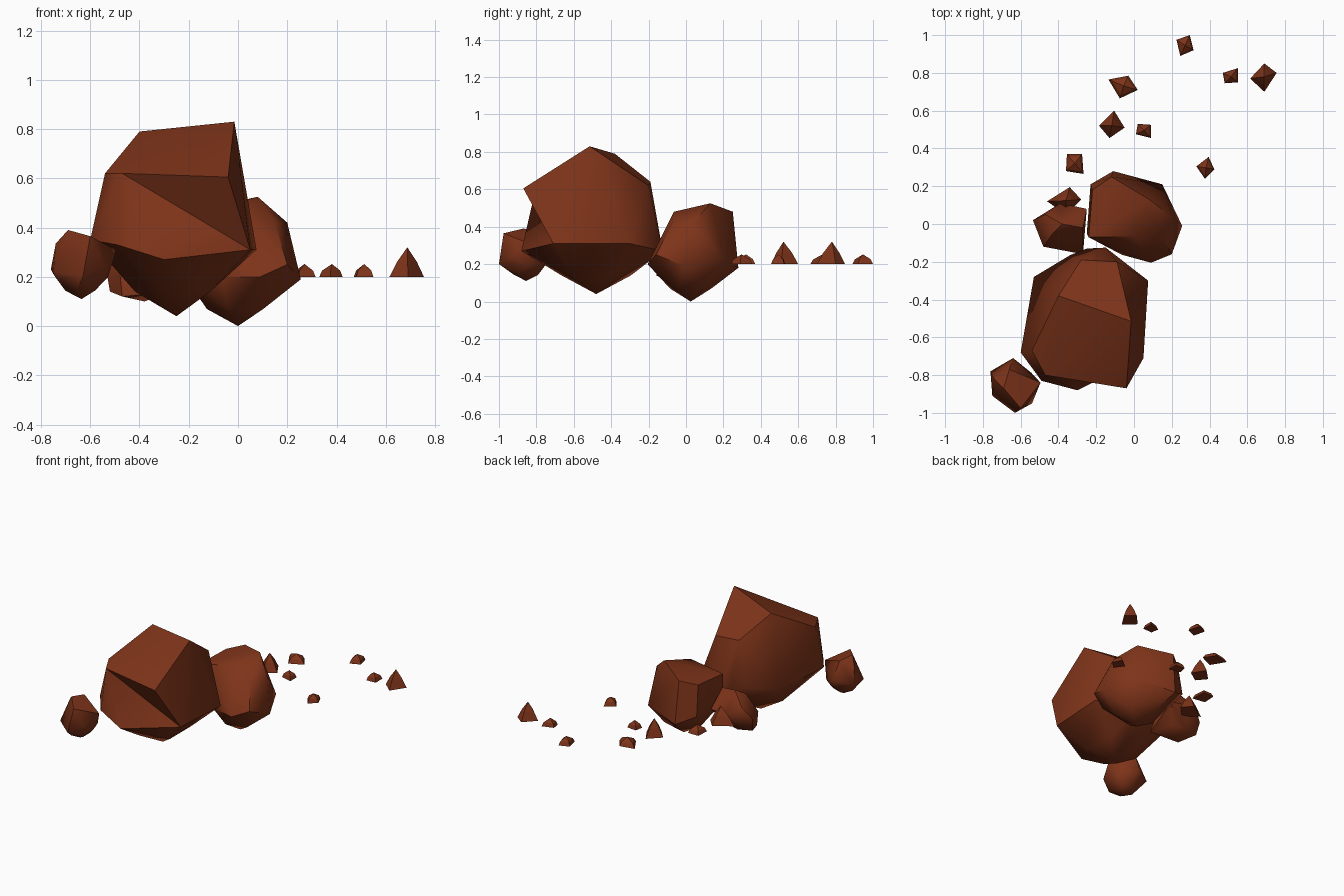
import bpy, bmesh, math
from mathutils import Vector

# Rust-brown stone
mat = bpy.data.materials.new("rust_stone")
mat.diffuse_color = (0.21, 0.034, 0.01, 1)


def hull_object(name, points, angle, flip=None):
    bm = bmesh.new()
    for p in points:
        bm.verts.new(p)
    res = bmesh.ops.convex_hull(bm, input=bm.verts[:])
    junk = {v for v in res["geom_interior"] + res["geom_unused"]
            if isinstance(v, bmesh.types.BMVert)}
    bmesh.ops.delete(bm, geom=list(junk), context='VERTS')
    # Turn one edge inward to leave a shallow hollow under an overhang
    if flip:
        a, b = (min(bm.verts, key=lambda v: (v.co - Vector(p)).length) for p in flip)
        edge = bm.edges.get((a, b))
        if edge:
            bmesh.utils.edge_rotate(edge, True)
    bmesh.ops.recalc_face_normals(bm, faces=bm.faces[:])
    me = bpy.data.meshes.new(name)
    bm.to_mesh(me)
    bm.free()
    ob = bpy.data.objects.new(name, me)
    bpy.context.collection.objects.link(ob)
    me.materials.append(mat)
    if angle:
        bpy.ops.object.select_all(action='DESELECT')
        ob.select_set(True)
        bpy.context.view_layer.objects.active = ob
        bpy.ops.object.shade_smooth_by_angle(angle=math.radians(angle))
    return ob


def rock(name, center, radii, chips, flip=None):
    """Icosphere underside drawn to a blunt point, chiselled corners on top."""
    bm = bmesh.new()
    bmesh.ops.create_icosphere(bm, subdivisions=2, radius=1)
    c, r = Vector(center), Vector(radii)
    pts = [c + Vector((v.co.x, v.co.y, -v.co.z ** 2)) * r
           for v in bm.verts if v.co.z < -0.1]
    bm.free()
    hull_object(name, pts + [Vector(p) for p in chips], 42, flip)


def pebble(name, corners, height, shoulder):
    """Four-cornered chip lying on the common pebble level."""
    base = [Vector((x, y, 0.2)) for x, y in corners]
    mid = sum(base, Vector()) / 4
    ring = [mid.lerp(p, shoulder) + Vector((0, 0, height * 0.5)) for p in base]
    hull_object(name, base + ring + [mid + Vector((0, 0, height))], 0)


# Large boulder
rock("large_boulder", (-0.25, -0.48, 0.40), (0.32, 0.37, 0.36), [
    (-0.015, -0.515, 0.83), (-0.40, -0.38, 0.79), (-0.54, -0.67, 0.62),
    (-0.47, -0.80, 0.62), (-0.04, -0.87, 0.605), (-0.28, -0.19, 0.64),
    (-0.09, -0.20, 0.62), (-0.60, -0.68, 0.35), (-0.53, -0.28, 0.32),
    (0.05, -0.71, 0.31), (0.075, -0.30, 0.31), (-0.15, -0.125, 0.27),
    (-0.30, -0.88, 0.27), (-0.49, -0.83, 0.33), (-0.25, -0.13, 0.30)],
    flip=[(-0.04, -0.87, 0.605), (-0.30, -0.88, 0.27)])

# Middle boulder
rock("middle_boulder", (0, 0.025, 0.25), (0.24, 0.22, 0.25), [
    (0.08, 0.13, 0.525), (0.20, 0.04, 0.42), (0.15, -0.075, 0.42),
    (0.01, -0.065, 0.48), (-0.24, -0.07, 0.44), (-0.12, 0.25, 0.48),
    (-0.22, 0.18, 0.45), (0.255, -0.01, 0.19), (0.15, 0.21, 0.22),
    (-0.11, 0.28, 0.18), (-0.23, 0.21, 0.24), (0.09, -0.205, 0.20),
    (0.20, -0.16, 0.25), (-0.25, -0.05, 0.25)])

# Small front boulder
rock("small_boulder", (-0.635, -0.855, 0.23), (0.125, 0.13, 0.12), [
    (-0.69, -0.87, 0.39), (-0.60, -0.975, 0.365), (-0.495, -0.84, 0.31),
    (-0.66, -0.77, 0.375), (-0.74, -0.82, 0.335), (-0.63, -1.0, 0.20),
    (-0.76, -0.78, 0.23), (-0.75, -0.91, 0.22), (-0.64, -0.71, 0.25),
    (-0.54, -0.95, 0.24)])

# Low rear boulder
rock("rear_boulder", (-0.38, -0.03, 0.24), (0.13, 0.11, 0.14), [
    (-0.38, 0.0, 0.39), (-0.27, -0.02, 0.37), (-0.43, -0.05, 0.36),
    (-0.535, 0.02, 0.23), (-0.48, -0.12, 0.22), (-0.47, -0.12, 0.12),
    (-0.27, -0.16, 0.14), (-0.25, 0.08, 0.25), (-0.39, 0.11, 0.26),
    (-0.52, 0.0, 0.14), (-0.47, 0.05, 0.31)])

# Pointed pebbles
pointed = [
    [(0.69, 0.85), (0.755, 0.80), (0.69, 0.70), (0.615, 0.77)],
    [(-0.105, 0.60), (-0.05, 0.51), (-0.13, 0.455), (-0.185, 0.52)],
    [(-0.34, 0.195), (-0.28, 0.13), (-0.36, 0.05), (-0.46, 0.12)],
]
for i, corners in enumerate(pointed):
    pebble(f"pointed_pebble_{i + 1}", corners, 0.12, 0.58)

# Flat pebbles
flat = [
    [(-0.135, 0.765), (-0.03, 0.785), (0.02, 0.71), (-0.075, 0.665)],
    [(0.02, 0.53), (0.09, 0.525), (0.09, 0.455), (0.01, 0.475)],
    [(-0.355, 0.37), (-0.275, 0.37), (-0.267, 0.265), (-0.36, 0.28)],
    [(0.395, 0.355), (0.425, 0.29), (0.375, 0.24), (0.33, 0.305)],
    [(0.47, 0.80), (0.55, 0.825), (0.55, 0.75), (0.48, 0.745)],
    [(0.225, 0.975), (0.295, 1.0), (0.315, 0.92), (0.245, 0.89)],
]
for i, corners in enumerate(flat):
    pebble(f"flat_pebble_{i + 1}", corners, 0.052, 0.76)
